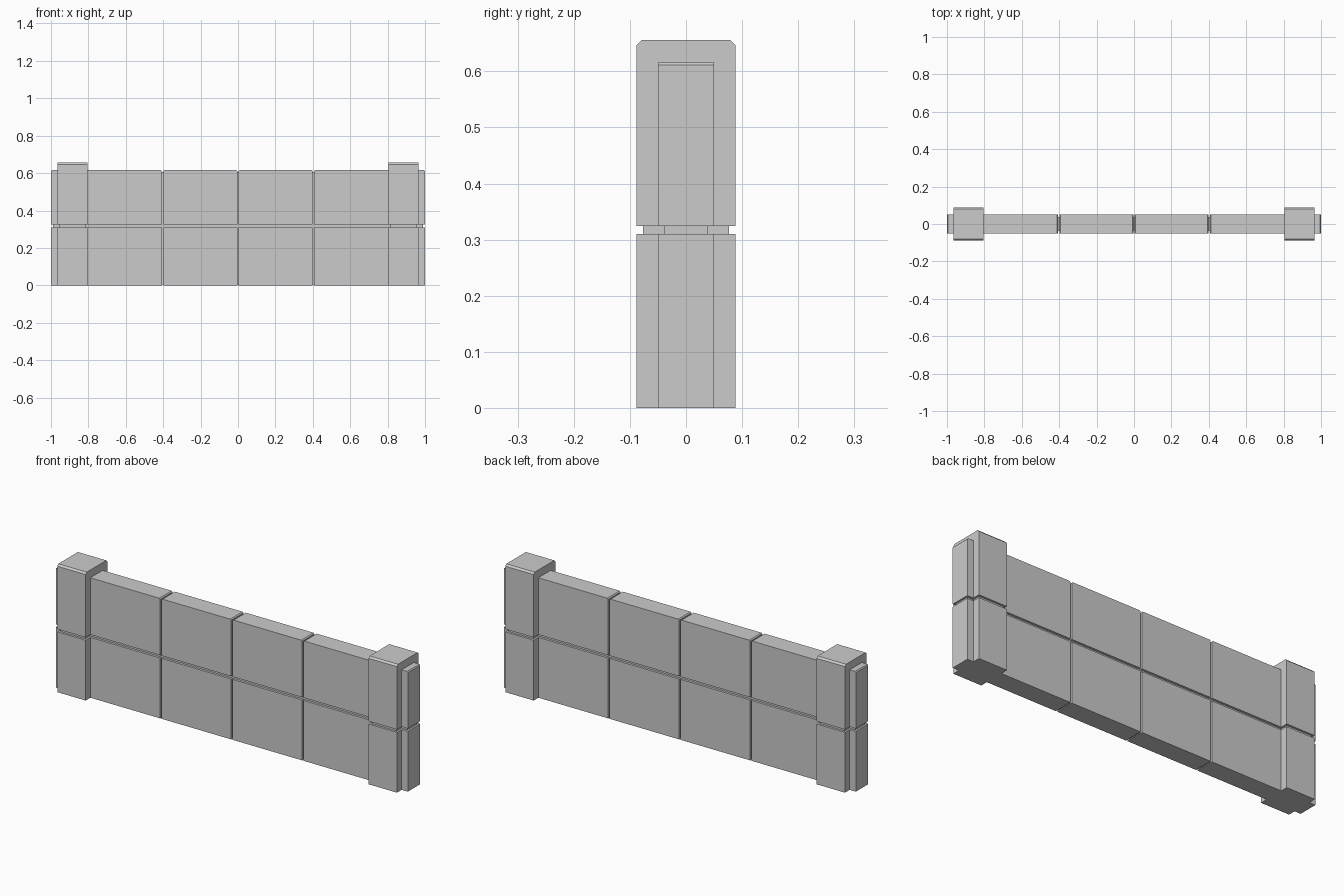
import bpy, bmesh
from mathutils import Vector

if "Cube" in bpy.data.objects:
    bpy.data.objects.remove(bpy.data.objects["Cube"])


def prism(name, across, along, z0, z1, chamfer=0.0, swap=False):
    """Slab with chamfered upper edges; profile spans 'across', extruded over 'along'."""
    a0, a1 = across
    if chamfer:
        prof = [(a0, z0), (a1, z0), (a1, z1 - chamfer), (a1 - chamfer, z1),
                (a0 + chamfer, z1), (a0, z1 - chamfer)]
    else:
        prof = [(a0, z0), (a1, z0), (a1, z1), (a0, z1)]
    b0, b1 = along
    bm = bmesh.new()
    face = bm.faces.new([bm.verts.new((b0, a, z) if swap else (a, b0, z)) for a, z in prof])
    ext = bmesh.ops.extrude_face_region(bm, geom=[face])
    move = Vector((b1 - b0, 0, 0) if swap else (0, b1 - b0, 0))
    bmesh.ops.translate(bm, vec=move,
                        verts=[g for g in ext["geom"] if isinstance(g, bmesh.types.BMVert)])
    bmesh.ops.recalc_face_normals(bm, faces=bm.faces[:])
    mesh = bpy.data.meshes.new(name)
    bm.to_mesh(mesh)
    bm.free()
    obj = bpy.data.objects.new(name, mesh)
    bpy.context.collection.objects.link(obj)
    return obj


SEAM_LOW, SEAM_HIGH = 0.31, 0.324
WALL_TOP, POST_TOP = 0.616, 0.656
GAP = 0.004

# Recessed core seen at the bottom of every seam
prism("wall_core", (-0.99, 0.99), (-0.038, 0.038), 0.004, 0.606)

# Wall blocks in two courses
seams = [-1.0, -0.403, 0.0, 0.403, 1.0]
for i, (l, r) in enumerate(zip(seams, seams[1:])):
    span = (l + (GAP if l > -1 else 0), r - (GAP if r < 1 else 0))
    prism(f"lower_block_{i}", span, (-0.05, 0.05), 0, SEAM_LOW)
    prism(f"upper_block_{i}", span, (-0.05, 0.05), SEAM_HIGH, WALL_TOP, 0.005)

# End posts: two blocks with a recessed neck between them
for side, s in (("left", -1), ("right", 1)):
    x = tuple(sorted((s * 0.804, s * 0.965)))
    neck = (x[0] + 0.01, x[1] - 0.01)
    prism(f"{side}_post_lower", (-0.088, 0.088), x, 0, SEAM_LOW, swap=True)
    prism(f"{side}_post_upper", (-0.088, 0.088), x, SEAM_HIGH, POST_TOP, 0.009, swap=True)
    prism(f"{side}_post_neck", (-0.077, 0.077), neck, SEAM_LOW, SEAM_HIGH, swap=True)
